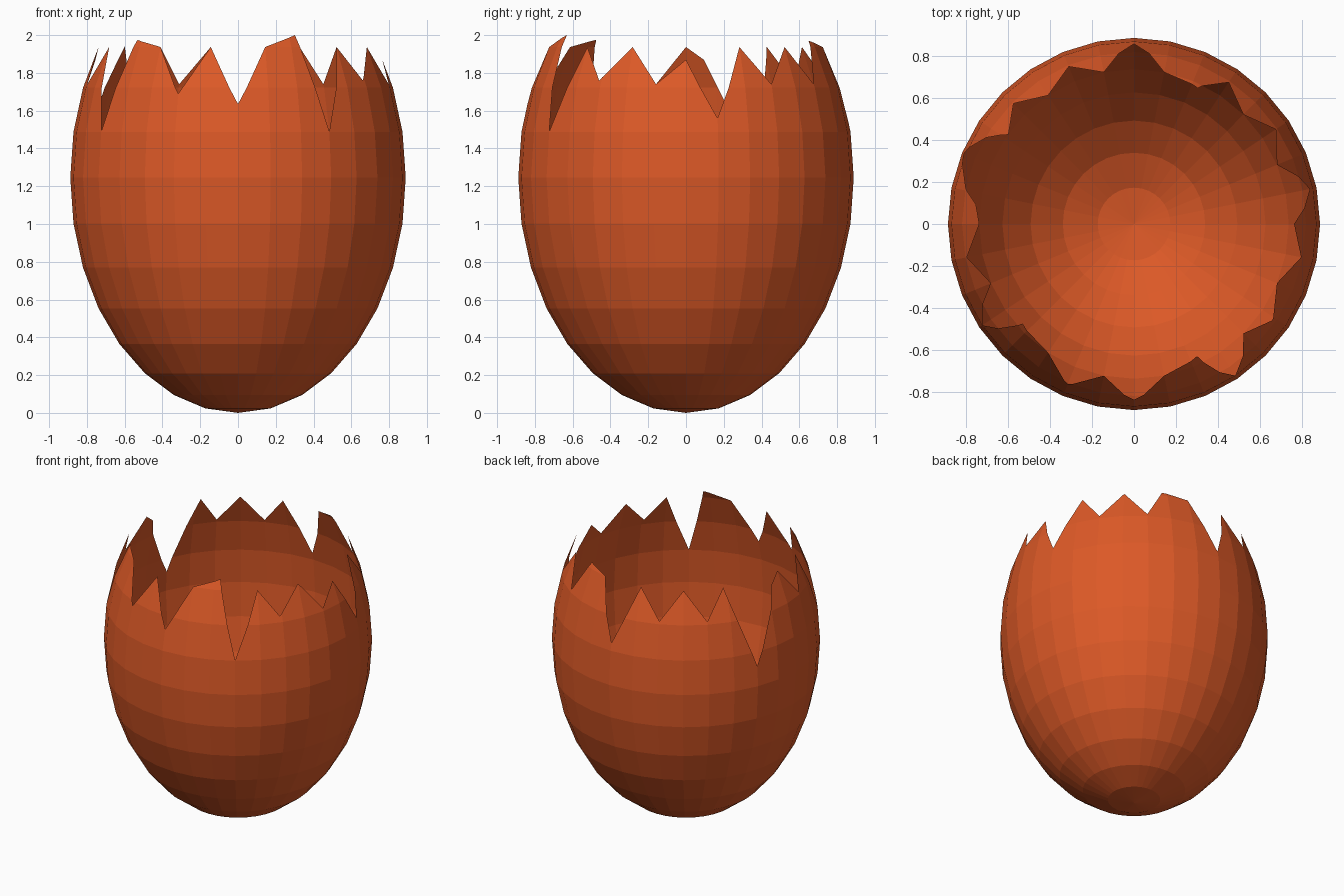
import bpy, bmesh, math
from mathutils import Vector

if "Cube" in bpy.data.objects:
    bpy.data.objects.remove(bpy.data.objects["Cube"], do_unlink=True)

SEGMENTS, RINGS = 32, 16
RADIUS, HALF_HEIGHT = 0.888, 1.245
PEAK, NOTCH = 1.937, 1.74

# Broken rim: (segment position counted from the front towards +x, height)
RIM = [(0, 1.635), (1, PEAK), (2.27, 2.0), (3, 1.49), (4, PEAK), (4.9, 1.76),
       (6, PEAK), (7, NOTCH), (8, 1.87), (9, 1.56), (10, PEAK), (11, NOTCH),
       (12, PEAK), (13, NOTCH), (13.77, 1.97), (15, PEAK), (16, 1.54),
       (17, PEAK), (18, NOTCH), (19, PEAK), (20, NOTCH), (20.85, 1.94),
       (22, 1.39), (23.37, 1.87), (24, PEAK), (25, NOTCH), (26, PEAK),
       (27, 1.49), (27.71, 1.975), (29, PEAK), (30, 1.69), (31, PEAK),
       (SEGMENTS, 1.635)]


def ring_z(k):
    return HALF_HEIGHT * (1 - math.cos(math.pi * k / RINGS))


def ring_r(k):
    return RADIUS * math.sin(math.pi * k / RINGS)


def direction(i):
    a = math.tau * i / SEGMENTS
    return Vector((math.sin(a), -math.cos(a), 0))


def rim_height(u):
    for (u0, h0), (u1, h1) in zip(RIM, RIM[1:]):
        if u <= u1:
            return h0 + (h1 - h0) * (u - u0) / (u1 - u0)


def shell_point(u, z, k):
    """Point on the flat facet of band k at segment position u and height z."""
    i = math.floor(u)
    flat = direction(i).lerp(direction(i + 1), u - i)
    t = (z - ring_z(k)) / (ring_z(k + 1) - ring_z(k))
    p = flat * (ring_r(k) * (1 - t) + ring_r(k + 1) * t)
    p.z = z
    return p


def clip_below_rim(poly, u0, u1):
    """Keep the part of a facet lying under the rim line of its column."""
    h0, h1 = rim_height(u0), rim_height(u1)
    out = []
    for (ua, za), (ub, zb) in zip(poly, poly[1:] + poly[:1]):
        da = h0 + (h1 - h0) * (ua - u0) / (u1 - u0) - za
        db = h0 + (h1 - h0) * (ub - u0) / (u1 - u0) - zb
        if da >= 0:
            out.append((ua, za))
        if da * db < 0:
            t = da / (da - db)
            out.append((ua + (ub - ua) * t, za + (zb - za) * t))
    return out


bm = bmesh.new()
verts = {}


def add_face(points):
    face = []
    for p in points:
        key = tuple(round(c, 4) + 0.0 for c in p)
        if key not in verts:
            verts[key] = bm.verts.new(p)
        if verts[key] not in face:
            face.append(verts[key])
    if len(face) > 2:
        bm.faces.new(face)


# Whole facets in the bowl, clipped facets in the broken upper part
whole = list(range(SEGMENTS + 1))
split = sorted(set(whole) | {u for u, h in RIM})
lowest = min(h for u, h in RIM)
for k in range(12):
    low, high = ring_z(k), ring_z(k + 1)
    columns = whole if high < lowest else split
    for u0, u1 in zip(columns, columns[1:]):
        poly = [(u0, low), (u1, low), (u1, high), (u0, high)]
        if high >= lowest:
            poly = clip_below_rim(poly, u0, u1)
        add_face([shell_point(u, z, k) for u, z in poly])

mesh = bpy.data.meshes.new("broken_eggshell")
bm.to_mesh(mesh)
bm.free()
shell = bpy.data.objects.new("broken_eggshell", mesh)
bpy.context.collection.objects.link(shell)

# Shell colour
colour = (0.72, 0.10, 0.02, 1)
mat = bpy.data.materials.new("orange_shell")
mat.use_nodes = True
mat.diffuse_color = colour
mat.node_tree.nodes["Principled BSDF"].inputs["Base Color"].default_value = colour
mesh.materials.append(mat)
